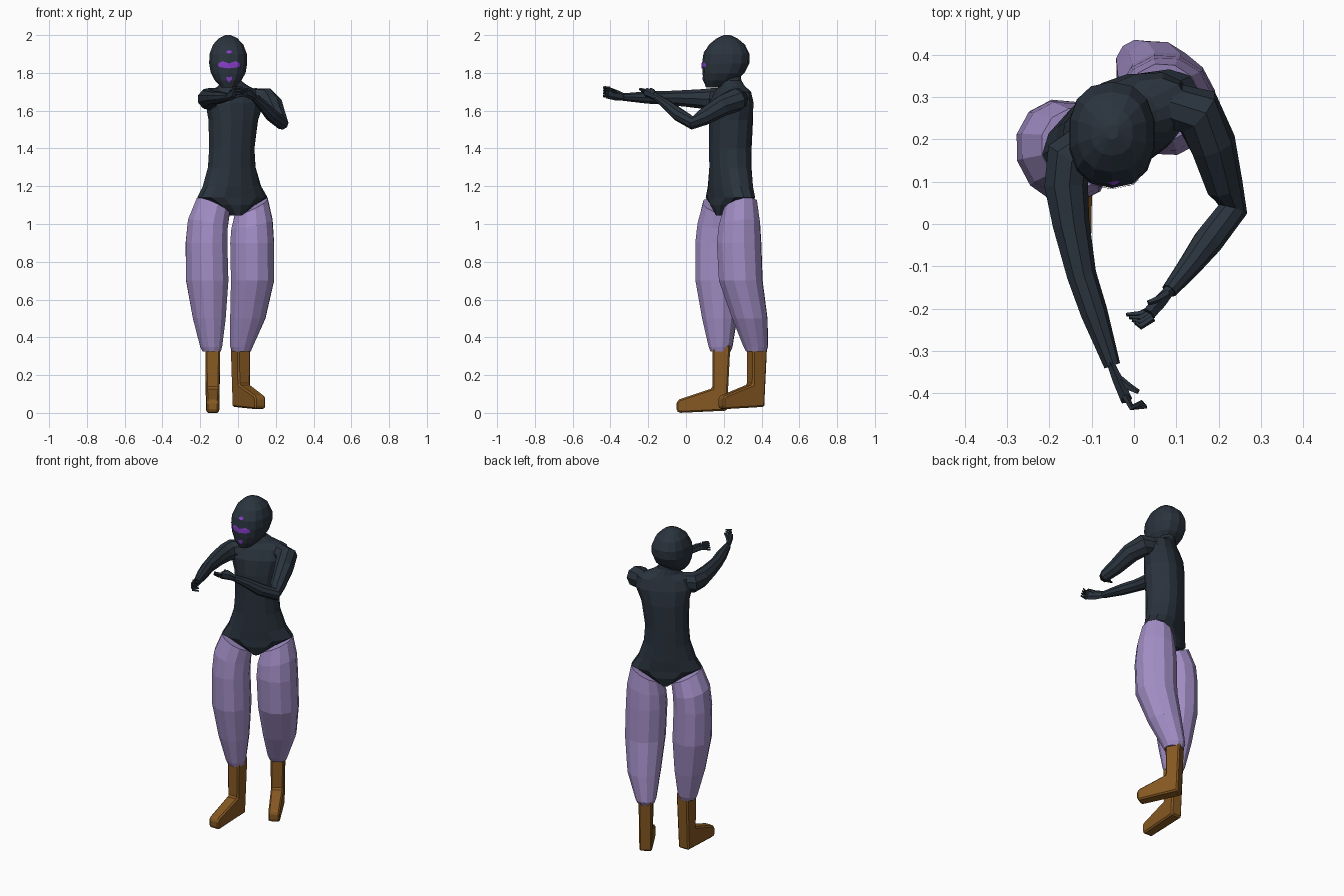
import bpy, bmesh, math
from mathutils import Vector
from mathutils.bvhtree import BVHTree

if "Cube" in bpy.data.objects:
    bpy.data.objects.remove(bpy.data.objects["Cube"])


def material(name, rgb):
    m = bpy.data.materials.new(name)
    m.diffuse_color = (*rgb, 1)
    m.use_nodes = True
    m.node_tree.nodes["Principled BSDF"].inputs["Base Color"].default_value = m.diffuse_color
    return m


DARK = material("dark slate", (0.023, 0.033, 0.047))
LAVENDER = material("lavender", (0.36, 0.27, 0.56))
BROWN = material("brown leather", (0.24, 0.10, 0.016))
PURPLE = material("bright purple", (0.25, 0.05, 0.60))


def finish(bm, name, mat):
    bmesh.ops.recalc_face_normals(bm, faces=bm.faces)
    me = bpy.data.meshes.new(name)
    bm.to_mesh(me)
    bm.free()
    me.materials.append(mat)
    ob = bpy.data.objects.new(name, me)
    bpy.context.collection.objects.link(ob)
    return ob


def skin(rings, name, mat):
    """Bridge rings of points and close both ends."""
    bm = bmesh.new()
    vs = [[bm.verts.new(p) for p in r] for r in rings]
    n = len(vs[0])
    for a, b in zip(vs, vs[1:]):
        for i in range(n):
            j = (i + 1) % n
            bm.faces.new((a[i], a[j], b[j], b[i]))
    bm.faces.new(vs[0])
    bm.faces.new(vs[-1])
    return finish(bm, name, mat)


def loft(name, mat, rings, n=12, yaw=0.0, power=2.0):
    """Stack of superellipses: (x, y, z, half width, half depth, side tilt)."""
    out = []
    for r in rings:
        x, y, z, a, b = r[:5]
        tilt = r[5] if len(r) > 5 else 0
        pts = []
        for i in range(n):
            t = 2 * math.pi * (i + 0.5) / n
            c, s = math.cos(t), math.sin(t)
            u = math.copysign(abs(c) ** (2 / power), c)
            v = math.copysign(abs(s) ** (2 / power), s)
            px, py = a * u, b * v
            pts.append((x + px * math.cos(yaw) - py * math.sin(yaw),
                        y + px * math.sin(yaw) + py * math.cos(yaw), z + tilt * u))
        out.append(pts)
    return skin(out, name, mat)


def tube(name, mat, path, n=8, flat=1.0):
    """Limb along a path of (x, y, z, radius)."""
    ps = [Vector(p[:3]) for p in path]
    out = []
    for i, p in enumerate(ps):
        d = (ps[min(i + 1, len(ps) - 1)] - ps[max(i - 1, 0)]).normalized()
        side = d.cross(Vector((0, 0, 1))).normalized()
        up = side.cross(d)
        r = path[i][3]
        ang = [2 * math.pi * (k + 0.5) / n for k in range(n)]
        out.append([p + side * r * math.cos(t) * flat + up * r * math.sin(t) for t in ang])
    return skin(out, name, mat)


YAW = math.radians(28)

# Torso, turned to one side, with crotch point and neck
loft("torso", DARK, [
    (-.03, .235, 1.045, .035, .085), (-.03, .235, 1.10, .125, .098),
    (-.03, .235, 1.14, .203, .095), (-.032, .235, 1.20, .165, .100),
    (-.033, .235, 1.30, .132, .103), (-.033, .235, 1.40, .124, .106),
    (-.025, .238, 1.55, .137, .108), (-.018, .240, 1.64, .165, .098),
    (-.015, .245, 1.70, .150, .075), (-.025, .245, 1.73, .085, .060),
    (-.037, .240, 1.76, .052, .052), (-.045, .235, 1.81, .048, .050)],
    n=14, yaw=YAW, power=2.2)

# Head: (z, half width, front y, back y)
HEAD = [(1.722, .035, .106, .19), (1.76, .072, .092, .265), (1.80, .094, .087, .31),
        (1.85, .103, .085, .335), (1.90, .101, .092, .336), (1.95, .082, .122, .312),
        (1.983, .050, .162, .272), (2.0, .015, .20, .235)]
head = loft("head", DARK, [(-.052, (f + b) / 2, z, w, (b - f) / 2) for z, w, f, b in HEAD],
            n=14, power=2.35)

# Face markings projected on to the head as thin plates
tree = BVHTree.FromPolygons([v.co for v in head.data.vertices],
                            [tuple(p.vertices) for p in head.data.polygons])


def marking(name, cols, steps=6, rows=4):
    """Columns of (x, low z, high z) laid over the face."""
    bm = bmesh.new()
    grid = []
    for k in range((len(cols) - 1) * steps + 1):
        i = min(k // steps, len(cols) - 2)
        t = k / steps - i
        x, lo, hi = (p + (q - p) * t for p, q in zip(cols[i], cols[i + 1]))
        line = []
        for j in range(rows + 1):
            z = lo + (hi - lo) * j / rows
            hit = tree.ray_cast(Vector((x, -1, z)), Vector((0, 1, 0)))[0]
            line.append(bm.verts.new((x, hit.y - .003, z)))
        grid.append(line)
    for a, b in zip(grid, grid[1:]):
        for j in range(rows):
            bm.faces.new((a[j], b[j], b[j + 1], a[j + 1]))
    ob = finish(bm, name, PURPLE)
    if ob.data.polygons[0].normal.y > 0:
        ob.data.flip_normals()


CX = -.047
marking("eye_marking", [(CX + x, lo, hi) for x, lo, hi in (
    (-.058, 1.835, 1.849), (-.036, 1.828, 1.862), (0, 1.824, 1.850),
    (.036, 1.828, 1.862), (.058, 1.835, 1.849))])
marking("forehead_marking", [(CX - .014, 1.908, 1.914), (CX, 1.901, 1.921),
                             (CX + .014, 1.908, 1.914)])
marking("chin_marking", [(CX - .014, 1.766, 1.780), (CX, 1.748, 1.778),
                         (CX + .014, 1.766, 1.780)])

# Baggy trouser legs, with tops sloping down to the crotch
loft("right_trouser_leg", LAVENDER, [
    (-.14, .183, .325, .048, .056), (-.142, .183, .35, .058, .066),
    (-.152, .178, .50, .088, .096), (-.163, .172, .70, .112, .127),
    (-.167, .170, .90, .110, .126), (-.160, .175, 1.00, .106, .118, -.025),
    (-.131, .181, 1.095, .088, .095, -.045)], n=12, yaw=YAW)
loft("left_trouser_leg", LAVENDER, [
    (.018, .37, .325, .050, .055), (.018, .37, .35, .060, .068),
    (.052, .338, .50, .096, .096), (.077, .290, .70, .117, .119),
    (.075, .281, .90, .119, .121), (.074, .283, 1.00, .112, .112, .025),
    (.071, .289, 1.095, .088, .092, .045)], n=12, yaw=YAW)


# Boots: side profile (forward, z) pushed out sideways and bevelled
def boot(name, x, y, z, angle, scale, width):
    prof = [(-.048, .36), (-.030, .012), (.225, 0), (.237, .012), (.237, .058),
            (.222, .072), (.048, .13), (.047, .36)]
    bm = bmesh.new()
    sides = []
    for s in (-1, 1):
        loop = []
        for f, h in prof:
            w = s * width / 2 * (1.1 if h > .3 else 1 - .1 * (f > .2))
            fx = f * scale
            loop.append(bm.verts.new((x + fx * math.sin(angle) + w * math.cos(angle),
                                      y - fx * math.cos(angle) + w * math.sin(angle), z + h)))
        bm.faces.new(loop)
        sides.append(loop)
    n = len(prof)
    for i in range(n):
        j = (i + 1) % n
        bm.faces.new((sides[0][i], sides[0][j], sides[1][j], sides[1][i]))
    ob = finish(bm, name, BROWN)
    bev = ob.modifiers.new("soft edges", "BEVEL")
    bev.width = .011
    bev.segments = 1


boot("right_boot", -.134, .187, 0, 0, 1, .072)
boot("left_boot", .013, .376, .02, math.radians(29), .93, .072)

# Arms: one reaching forward, one bent across the body
tube("right_arm", DARK, [
    (-.09, .20, 1.665, .055), (-.155, .155, 1.662, .060), (-.162, .09, 1.662, .053),
    (-.15, 0, 1.665, .045), (-.125, -.12, 1.668, .036), (-.095, -.21, 1.670, .033),
    (-.052, -.335, 1.672, .020)], n=9)
tube("left_arm", DARK, [
    (.08, .28, 1.665, .055), (.150, .265, 1.658, .063), (.185, .19, 1.625, .056),
    (.213, .09, 1.565, .045), (.233, .035, 1.535, .036), (.175, -.04, 1.580, .036),
    (.13, -.10, 1.630, .028), (.083, -.158, 1.672, .019)], n=9)

# Palms
tube("right_palm", DARK, [(-.055, -.33, 1.672, .020), (-.038, -.37, 1.682, .028),
                          (-.018, -.415, 1.695, .031)], n=6, flat=.5)
tube("left_palm", DARK, [(.088, -.152, 1.668, .018), (.060, -.185, 1.688, .024),
                         (.035, -.212, 1.698, .024)], n=6, flat=.75)

# Fingers, repeated across each palm
for i in range(4):
    z = 1.675 + i * .015
    tube(f"right_finger_{i}", DARK, [
        (-.022, -.405, z, .009), (-.006, -.434, z + .002, .008),
        (.030 - i * .003, -.432 + i * .004, z + .004, .005)], n=5)
    tube(f"left_finger_{i}", DARK, [
        (.045, -.198 - i * .008, 1.682 + i * .009, .009),
        (.015, -.212 - i * .010, 1.684 + i * .010, .008),
        (-.018 + i * .007, -.214 - i * .006, 1.688 + i * .009, .005)], n=5)

# Thumbs
tube("right_thumb", DARK, [(-.045, -.36, 1.685, .011), (-.012, -.385, 1.705, .009),
                           (.010, -.397, 1.712, .006)], n=5)
tube("left_thumb", DARK, [(.078, -.165, 1.690, .011), (.055, -.178, 1.710, .009),
                          (.033, -.186, 1.716, .006)], n=5)
